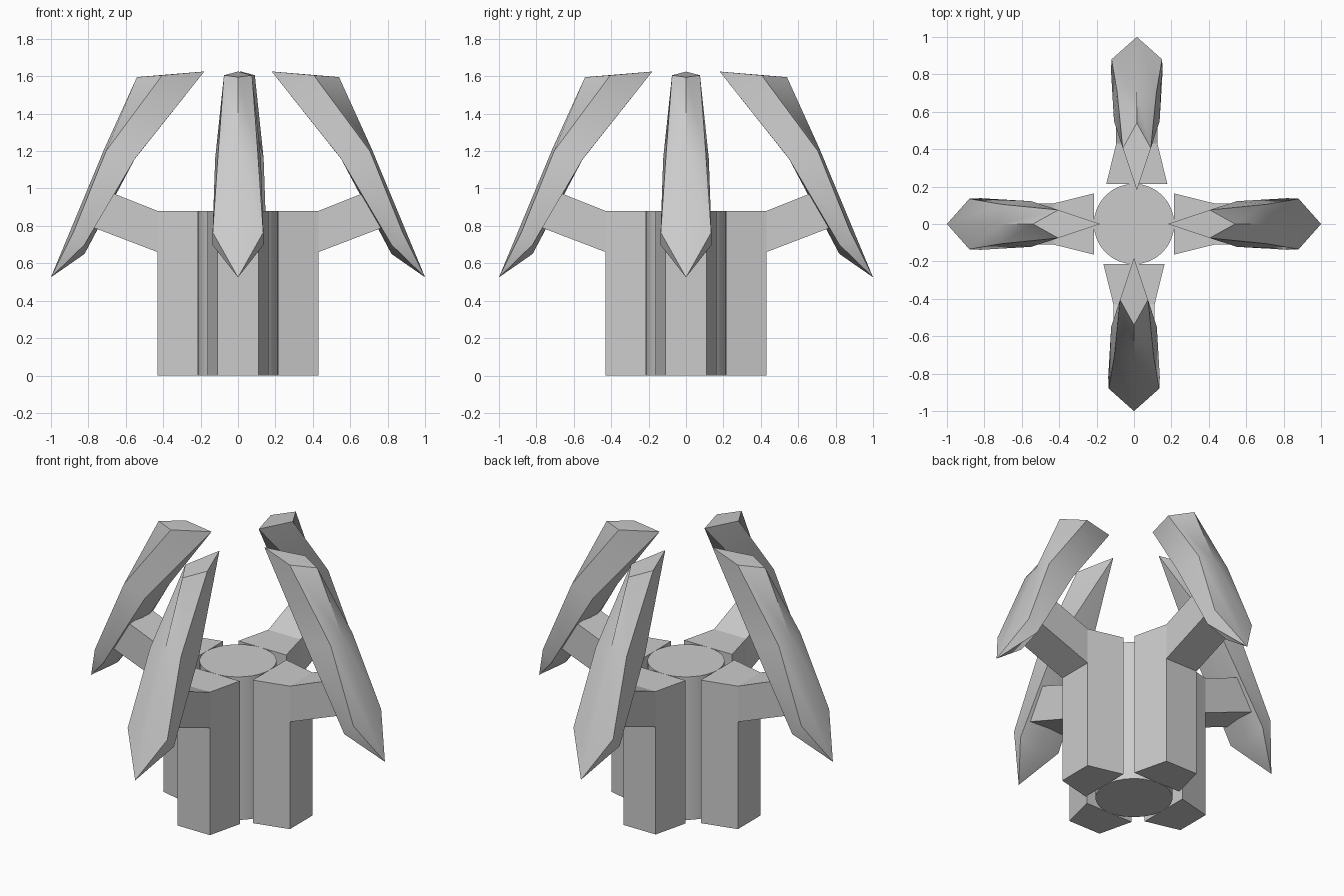
import bpy, bmesh
from math import pi, radians
from mathutils import Matrix

if "Cube" in bpy.data.objects:
    bpy.data.objects.remove(bpy.data.objects["Cube"])

# Points are (outward, half width, height) in a local frame pointing along +x
BRACKET = {
    'a': (.215, .163, 0), 'b': (.43, .11, 0), 'c': (.43, .11, .66),
    'd': (.43, .11, .88), 'e': (.215, .163, .88),
    'f': (.67, .11, .975), 'g': (.77, .11, .79),
}
BRACKET_SIDES = ['abcde', 'cgfd']
BRACKET_BRIDGES = ['ab', 'bc', 'cg', 'gf', 'fd', 'de', 'ea']

# Upper case = centre line, lower case = mirrored side points
BLADE = {
    'O': (.54, 0, 1.595), 'N': (.18, 0, 1.625), 'M': (.715, 0, 1.21),
    'I': (.565, 0, 1.14), 'K': (.82, 0, .65), 'T': (1.0, 0, .525),
    's': (.405, .075, 1.605), 'm': (.705, .105, 1.2), 'i': (.55, .122, 1.16),
    'b': (.88, .135, .765), 'j': (.82, .138, .70),
}
BLADE_SIDES = ['OMms', 'MTbm', 'smi', 'mbji', 'Nsi', 'NiI', 'IijK',
               'TKj', 'Tjb', 'OsN']


def mirrored_part(name, pts, sides, bridges, angle, shift):
    """Mesh made of faces mirrored over its centre plane, turned about z."""
    bm = bmesh.new()
    left = {k: bm.verts.new(p) for k, p in pts.items()}
    right = {k: left[k] if p[1] == 0 else bm.verts.new((p[0], -p[1], p[2]))
             for k, p in pts.items()}
    for f in sides:
        bm.faces.new([left[k] for k in f])
        bm.faces.new([right[k] for k in reversed(f)])
    for p, q in bridges:
        bm.faces.new([left[p], left[q], right[q], right[p]])
    bmesh.ops.recalc_face_normals(bm, faces=bm.faces)
    bmesh.ops.transform(bm, verts=bm.verts, matrix=Matrix.Translation(shift)
                        @ Matrix.Rotation(angle, 4, 'Z'))
    mesh = bpy.data.meshes.new(name)
    bm.to_mesh(mesh)
    bm.free()
    ob = bpy.data.objects.new(name, mesh)
    bpy.context.collection.objects.link(ob)
    return ob


def smooth(ob, degrees):
    bpy.ops.object.select_all(action='DESELECT')
    ob.select_set(True)
    bpy.context.view_layer.objects.active = ob
    bpy.ops.object.shade_smooth_by_angle(angle=radians(degrees))


# Central column
bpy.ops.mesh.primitive_cylinder_add(vertices=32, radius=.215, depth=.88,
                                    location=(0, 0, .44))
column = bpy.context.object
column.name = 'central_column'
smooth(column, 30)

# Four brackets with arms, each carrying a pointed blade
for n, side in enumerate(['right', 'back', 'left', 'front']):
    shift = (.015, 0, 0) if side == 'back' else (0, 0, 0)
    mirrored_part(side + '_bracket', BRACKET, BRACKET_SIDES, BRACKET_BRIDGES,
                  n * pi / 2, shift)
    blade = mirrored_part(side + '_blade', BLADE, BLADE_SIDES, [],
                          n * pi / 2, shift)
    smooth(blade, 35)
